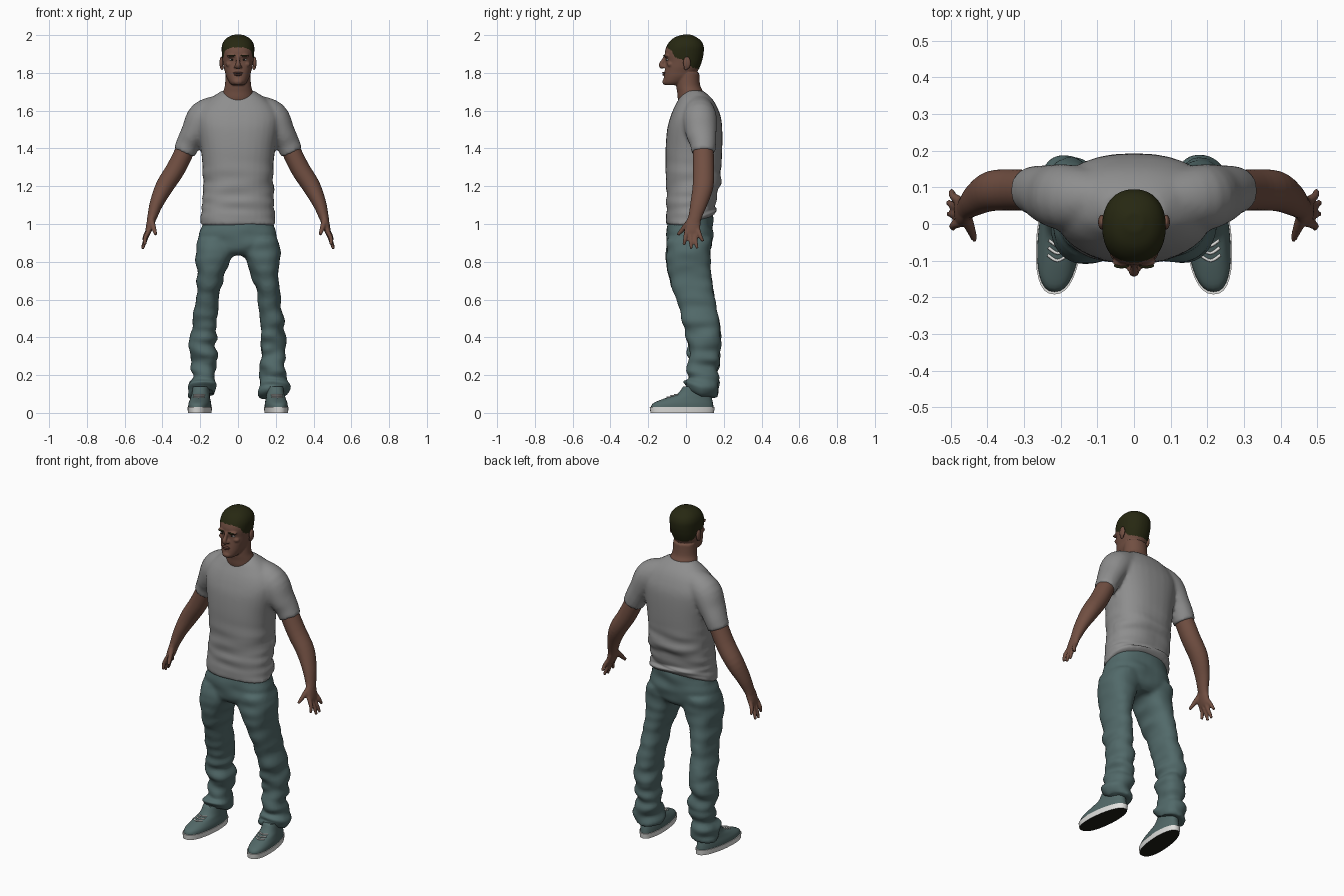
import bpy, bmesh, math
from mathutils import Vector, noise

if "Cube" in bpy.data.objects:
    bpy.data.objects.remove(bpy.data.objects["Cube"])


def material(name, rgb):
    m = bpy.data.materials.new(name)
    m.diffuse_color = (*rgb, 1)
    m.use_nodes = True
    m.node_tree.nodes["Principled BSDF"].inputs["Base Color"].default_value = m.diffuse_color
    return m


SKIN = material("brown skin", (0.165, 0.078, 0.054))
HAIR = material("dark hair", (0.02, 0.021, 0.006))
SHIRT = material("grey cotton", (0.27, 0.27, 0.27))
PANTS = material("teal denim", (0.083, 0.142, 0.142))
SHOE = material("teal canvas", (0.085, 0.14, 0.138))
WHITE = material("white rubber", (0.75, 0.75, 0.73))
DARK = material("black rubber", (0.012, 0.012, 0.008))
LIPS = material("lip brown", (0.12, 0.05, 0.038))


def spline(pts, k):
    """Catmull-Rom resampling of equal-length tuples."""
    out = []
    for i in range(len(pts) - 1):
        p = [pts[max(0, i - 1)], pts[i], pts[i + 1], pts[min(len(pts) - 1, i + 2)]]
        for j in range(k):
            t = j / k
            out.append([0.5 * (2 * b + (c - a) * t + (2 * a - 5 * b + 4 * c - d) * t * t
                               + (3 * b - a - 3 * c + d) * t ** 3) for a, b, c, d in zip(*p)])
    return out + [list(pts[-1])]


def loft(bm, pts, flat=False, n=2.0, k=4, sides=32):
    """Capped tube through (x, y, z, radius, y radius) sections."""
    pts = spline(pts, k)
    rings = []
    for i, (x, y, z, ra, rb) in enumerate(pts):
        d = Vector(pts[min(i + 1, len(pts) - 1)][:3]) - Vector(pts[max(i - 1, 0)][:3])
        d = Vector((0, 0, 1)) if flat else d.normalized()
        b = Vector((0, 1, 0))
        b = (b - d * b.dot(d)).normalized()
        a = b.cross(d)
        ring = []
        for j in range(sides):
            c, s = math.cos(math.tau * j / sides), math.sin(math.tau * j / sides)
            c = math.copysign(abs(c) ** (2 / n), c)
            s = math.copysign(abs(s) ** (2 / n), s)
            ring.append(bm.verts.new(Vector((x, y, z)) + a * ra * c + b * rb * s))
        rings.append(ring)
    for r, q in zip(rings, rings[1:]):
        for j in range(sides):
            bm.faces.new((r[j], r[(j + 1) % sides], q[(j + 1) % sides], q[j]))
    bm.faces.new(rings[0][::-1])
    bm.faces.new(rings[-1])


def slabs(rows):
    """(z, front y, back y, half width) rows to loft sections."""
    return [(0, (f + b) / 2, z, w, (b - f) / 2) for z, f, b, w in rows]


def ball(bm, co, size):
    vs = bmesh.ops.create_uvsphere(bm, u_segments=16, v_segments=10, radius=1)["verts"]
    for v in vs:
        v.co = Vector(co) + Vector([a * b for a, b in zip(v.co, size)])


def finish(name, bm, mats, side=1, voxel=0, smooth=2, angle=60):
    """Turn a bmesh into an object, optionally fused and smoothed."""
    for v in bm.verts:
        v.co.x *= side
    bmesh.ops.recalc_face_normals(bm, faces=bm.faces)
    me = bpy.data.meshes.new(name)
    bm.to_mesh(me)
    bm.free()
    ob = bpy.data.objects.new(name, me)
    bpy.context.collection.objects.link(ob)
    if voxel:
        r = ob.modifiers.new("fuse", "REMESH")
        r.mode, r.voxel_size = "VOXEL", voxel
        s = ob.modifiers.new("soften", "SMOOTH")
        s.factor, s.iterations = 0.5, smooth
        deps = bpy.context.evaluated_depsgraph_get()
        baked = bpy.data.meshes.new_from_object(ob.evaluated_get(deps))
        ob.modifiers.clear()
        ob.data = me = baked
    me.materials.clear()
    for m in mats:
        me.materials.append(m)
    for p in me.polygons:
        p.use_smooth = True
    me.set_sharp_from_angle(angle=math.radians(angle))
    return ob


def folds(ob, amount, freq):
    """Push cloth in and out along its normals; amount depends on position."""
    moves = [v.normal * amount(v.co) * noise.noise(Vector([a * b for a, b in zip(v.co, freq)]))
             for v in ob.data.vertices]
    for v, m in zip(ob.data.vertices, moves):
        v.co += m


def interp(table, t):
    if t <= table[0][0]:
        return table[0][1]
    for (a, p), (b, q) in zip(table, table[1:]):
        if t <= b:
            return p + (q - p) * (t - a) / (b - a)
    return table[-1][1]


# Head with neck, nose, brows, cheeks and chin
bm = bmesh.new()
loft(bm, slabs([(1.735, -.112, -.03, .03), (1.75, -.119, .0, .046), (1.78, -.117, .045, .062),
                (1.805, -.114, .06, .069), (1.83, -.11, .073, .076), (1.86, -.107, .084, .081),
                (1.885, -.111, .09, .084), (1.91, -.112, .094, .086), (1.94, -.103, .094, .086),
                (1.967, -.086, .082, .076), (1.988, -.06, .057, .055), (2.002, -.02, .03, .025)]),
     flat=True, n=2.2)
loft(bm, slabs([(1.58, -.005, .11, .08), (1.65, -.04, .1, .085), (1.7, -.047, .09, .078),
                (1.735, -.052, .075, .069), (1.8, -.05, .07, .066)]), flat=True)
loft(bm, [(0, -.108, 1.89, .008, .008), (0, -.121, 1.865, .01, .01), (0, -.131, 1.842, .014, .014),
          (0, -.119, 1.828, .013, .012)], sides=14)
ball(bm, (0, -.11, 1.753), (.026, .016, .017))
for s in (1, -1):
    ball(bm, (s * .013, -.117, 1.833), (.01, .011, .008))
    ball(bm, (s * .033, -.101, 1.89), (.028, .017, .009))
    ball(bm, (s * .045, -.083, 1.845), (.021, .017, .015))
head = finish("head", bm, [SKIN, HAIR], voxel=.005)

# Short hair: the head above a hairline running from forehead to nape
line = [(-.1, 1.935), (-.075, 1.915), (-.06, 1.885), (-.02, 1.868), (.01, 1.855), (.03, 1.83), (.09, 1.815)]
for p in head.data.polygons:
    p.material_index = int(p.center.z > interp(line, p.center.y))

# Facial features
bm = bmesh.new()
ball(bm, (0, -.116, 1.8), (.026, .01, .005))
ball(bm, (0, -.115, 1.79), (.021, .01, .006))
finish("lips", bm, [LIPS])
for s, side in ((1, "left"), (-1, "right")):
    bm = bmesh.new()
    ball(bm, (.088, .005, 1.853), (.01, .02, .033))
    ball(bm, (.085, .0, 1.828), (.008, .011, .013))
    finish(side + "_ear", bm, [SKIN], s)
    bm = bmesh.new()
    ball(bm, (.033, -.098, 1.87), (.013, .007, .005))
    finish(side + "_eye", bm, [WHITE], s)
    bm = bmesh.new()
    ball(bm, (.032, -.102, 1.87), (.006, .005, .005))
    finish(side + "_iris", bm, [DARK], s)
    bm = bmesh.new()
    ball(bm, (.034, -.114, 1.891), (.021, .007, .004))
    finish(side + "_eyebrow", bm, [HAIR], s)

# T-shirt: torso fused with both sleeves
bm = bmesh.new()
loft(bm, slabs([(.995, -.104, .152, .2), (1.05, -.107, .156, .196), (1.1, -.106, .158, .191),
                (1.15, -.106, .163, .187), (1.2, -.107, .18, .186), (1.3, -.107, .187, .188),
                (1.4, -.108, .192, .197), (1.5, -.1, .192, .215), (1.56, -.085, .186, .22),
                (1.61, -.066, .169, .2), (1.65, -.045, .148, .163), (1.68, -.028, .122, .125),
                (1.706, .0, .088, .085)]), flat=True, n=2.4)
for s in (1, -1):
    loft(bm, [(s * .09, .07, 1.605, .08, .075), (s * .18, .072, 1.565, .088, .09),
              (s * .232, .08, 1.485, .07, .082), (s * .262, .09, 1.43, .063, .07),
              (s * .285, .092, 1.378, .06, .062)])
shirt = finish("t_shirt", bm, [SHIRT], voxel=.011, smooth=3)
folds(shirt, lambda c: .02 * max(0, min(1, (1.36 - c.z) / .2)) * (1 if c.y > .05 else .6), (5, 5, 20))
for v in shirt.data.vertices:  # hem rises towards the back
    v.co.z += max(0, v.co.y) * .4 * max(0, min(1, (1.1 - v.co.z) / .1))

# Trousers: hips fused with both legs
bm = bmesh.new()
loft(bm, slabs([(1.07, -.09, .14, .18), (1.0, -.096, .143, .19), (.95, -.103, .145, .205),
                (.9, -.104, .14, .216), (.86, -.095, .125, .205), (.835, -.07, .1, .17)]), flat=True, n=2.4)
for s in (1, -1):
    loft(bm, [(s * x, (f + b) / 2, z, w, (b - f) / 2) for z, x, w, f, b in
              [(.92, .12, .095, -.1, .135), (.85, .118, .106, -.105, .132), (.8, .131, .091, -.104, .128),
               (.7, .15, .068, -.086, .138), (.6, .164, .06, -.053, .152), (.5, .174, .064, -.02, .172),
               (.4, .183, .067, .0, .18), (.3, .181, .069, .01, .178), (.22, .184, .066, .014, .172),
               (.15, .185, .072, .0, .172), (.085, .187, .07, .0, .165)]], flat=True, n=2.3)
pants = finish("trousers", bm, [PANTS], voxel=.011, smooth=3)
folds(pants, lambda c: .01 + .016 * max(0, min(1, (.55 - c.z) / .2)), (7, 7, 18))
for v in pants.data.vertices:  # cuffs ride up over the instep
    v.co.z += max(0, .08 - v.co.y) * .5 * max(0, min(1, (.2 - v.co.z) / .1))


def foot_shape(bm):
    """Narrow the heel and turn the toe outwards."""
    for v in bm.verts:
        v.co.x = .2 + (v.co.x - .2) * (1 - .9 * max(0, v.co.y)) - .09 * v.co.y


for s, side in ((1, "left"), (-1, "right")):
    # Bare arm with palm, fingers and thumb
    bm = bmesh.new()
    loft(bm, [(.262, .09, 1.43, .05, .055), (.325, .093, 1.3, .051, .056), (.388, .09, 1.2, .048, .055),
              (.431, .068, 1.11, .036, .045), (.452, .05, 1.045, .027, .036), (.462, .042, 1.01, .022, .034)])
    loft(bm, [(.452, .048, 1.045, .022, .032), (.464, .038, 1.0, .021, .039),
              (.475, .034, .96, .016, .04), (.479, .034, .945, .011, .034)])
    for y, z, tip in [(.003, .96, (.493, -.012, .888)), (.024, .955, (.505, .028, .868)),
                      (.044, .956, (.507, .059, .87)), (.062, .968, (.497, .09, .908))]:
        mid = (.492, y + (tip[1] - y) * .45, z + (tip[2] - z) * .5)
        loft(bm, [(.47, y, z + .01, .012, .012), (*mid, .0115, .011), (*tip, .008, .008)], sides=12)
    loft(bm, [(.458, .022, 1.015, .016, .018), (.447, -.01, .98, .014, .014),
              (.434, -.043, .942, .008, .009)], sides=12)
    finish(side + "_arm", bm, [SKIN], s, voxel=.006)

    # Shoe upper
    bm = bmesh.new()
    loft(bm, [(.2, -.02, .025, .059, .166), (.2, -.016, .05, .058, .159), (.2, .01, .075, .052, .128),
              (.2, .045, .1, .048, .092), (.2, .06, .14, .045, .075)], flat=True, n=2.4)
    foot_shape(bm)
    finish(side + "_shoe", bm, [SHOE], s)

    # Sole with pale edge and dark underside
    bm = bmesh.new()
    loft(bm, [(.2, -.02, 0, .06, .168), (.2, -.02, .03, .063, .172)], flat=True, n=2.4, k=1)
    foot_shape(bm)
    sole = finish(side + "_sole", bm, [WHITE, DARK], s, angle=40)
    for p in sole.data.polygons:
        p.material_index = int(p.normal.z < -.7)

    # Laces
    bm = bmesh.new()
    for y, z in ((-.1, .083), (-.08, .09), (-.06, .097)):
        loft(bm, [(.172, y + .016, z, .004, .004), (.2, y, z, .004, .004),
                  (.228, y + .016, z, .004, .004)], sides=8)
    foot_shape(bm)
    finish(side + "_laces", bm, [WHITE], s)
